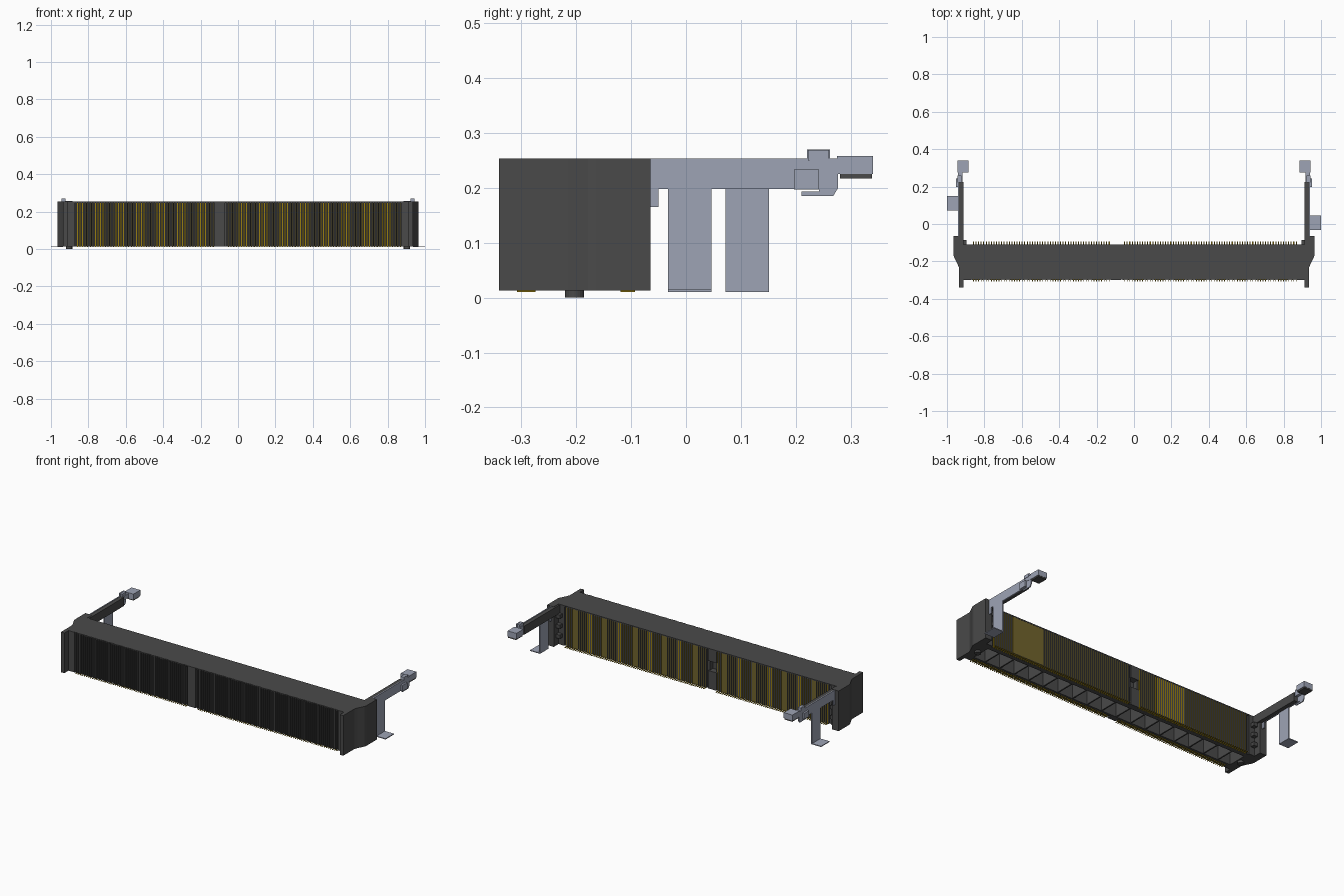
import bpy
import bmesh
import math

cube = bpy.data.objects.get("Cube")
if cube:
    bpy.data.objects.remove(cube, do_unlink=True)


def material(name, rgb, metallic=0.0):
    m = bpy.data.materials.new(name)
    m.use_nodes = True
    m.diffuse_color = (*rgb, 1)
    bsdf = m.node_tree.nodes["Principled BSDF"]
    bsdf.inputs["Base Color"].default_value = (*rgb, 1)
    bsdf.inputs["Roughness"].default_value = 0.6
    return m


DARK = material("dark plastic", (0.068, 0.068, 0.068))
GOLD = material("gold contact", (0.32, 0.21, 0.005))
STEEL = material("blue grey steel", (0.34, 0.37, 0.46))


def finish(name, bm, mat):
    bmesh.ops.recalc_face_normals(bm, faces=bm.faces)
    mesh = bpy.data.meshes.new(name)
    bm.to_mesh(mesh)
    bm.free()
    mesh.materials.append(mat)
    obj = bpy.data.objects.new(name, mesh)
    bpy.context.collection.objects.link(obj)
    return obj


def boxes(name, mat, specs):
    """Each spec is x0, x1, y0, y1, z0, z1."""
    bm = bmesh.new()
    for x0, x1, y0, y1, z0, z1 in specs:
        verts = bmesh.ops.create_cube(bm, size=1)["verts"]
        for v in verts:
            v.co.x = x1 if v.co.x > 0 else x0
            v.co.y = y1 if v.co.y > 0 else y0
            v.co.z = z1 if v.co.z > 0 else z0
    return finish(name, bm, mat)


def prism(name, mat, points, axis, lo, hi, side=1):
    """Extrude an outline along x (points are y, z) or z (points are x, y)."""
    bm = bmesh.new()
    if axis == "x":
        verts = [bm.verts.new((side * lo, a, b)) for a, b in points]
        move = (side * (hi - lo), 0, 0)
    else:
        verts = [bm.verts.new((side * a, b, lo)) for a, b in points]
        move = (0, 0, hi - lo)
    face = bm.faces.new(verts)
    out = bmesh.ops.extrude_face_region(bm, geom=[face])["geom"]
    bmesh.ops.translate(bm, vec=move, verts=[v for v in out if isinstance(v, bmesh.types.BMVert)])
    return finish(name, bm, mat)


def sided(side, x0, x1, *rest):
    return (min(side * x0, side * x1), max(side * x0, side * x1), *rest)


Z0, Z1 = 0.013, 0.253
KEY0, KEY1 = -0.125, -0.07
PITCH = 0.0137
END = 0.872

# Housing: solid upper core, walls around the open underside, keyed rear wall
boxes("housing", DARK, [
    (-0.92, 0.92, -0.275, -0.148, 0.12, Z1 - 0.005),
    (-0.92, 0.92, -0.275, -0.262, Z0, 0.12),
    (-0.92, KEY0 + 0.005, -0.148, -0.118, Z0, Z1 - 0.005),
    (KEY1 - 0.005, 0.92, -0.148, -0.118, Z0, Z1 - 0.005),
    (KEY0 + 0.005, KEY1 - 0.005, -0.148, -0.118, Z0, 0.12),
    (KEY0 + 0.005, KEY1 - 0.005, -0.148, -0.118, 0.178, Z1 - 0.005),
])
boxes("top_plate", DARK, [(-0.92, 0.92, -0.298, -0.11, Z1 - 0.006, Z1)])

# Cross walls inside the open underside
count = 18
boxes("underside_dividers", DARK, [
    (x - 0.004, x + 0.004, -0.263, -0.147, Z0 + 0.002, 0.121)
    for x in (-0.9 + 1.8 * i / count for i in range(count + 1))])

# Plain strips on the front and rear faces, beside the ribs and at the key
boxes("plain_strips", DARK, [
    (KEY0, KEY1, -0.30, -0.274, Z0, Z1),
    (-0.925, -END, -0.30, -0.274, Z0, Z1),
    (END, 0.925, -0.30, -0.274, Z0, Z1),
    (-0.925, -END - 0.01, -0.119, -0.11, Z0, Z1),
    (END + 0.01, 0.925, -0.119, -0.11, Z0, Z1),
    (KEY0, KEY1, -0.119, -0.11, Z0, 0.12),
    (KEY0, KEY1, -0.119, -0.11, 0.178, Z1),
])

# Ribs with contacts set in the slots between them, each with a solder tail
xs = [-END + PITCH * (i + 0.5) for i in range(int(2 * END / PITCH))]
xs = [x for x in xs if x < KEY0 - 0.004 or x > KEY1 + 0.004]
boxes("front_ribs", DARK, [
    (x - 0.0034, x + 0.0034, -0.30, -0.274, Z0, Z1) for x in xs])
boxes("rear_ribs", DARK, [
    (x - 0.0034, x + 0.0034, -0.119, -0.11, Z0, Z1) for x in xs])
half = PITCH / 2
boxes("front_contacts", GOLD, [s for x in xs for s in (
    (x + half - 0.002, x + half + 0.002, -0.284, -0.274, Z0, Z1 - 0.006),
    (x + half - 0.002, x + half + 0.002, -0.308, -0.274, 0.010, 0.0135))])
boxes("rear_contacts", GOLD, [s for x in xs for s in (
    (x + half - 0.0028, x + half + 0.0028, -0.119, -0.1125, Z0, Z1 - 0.006),
    (x + half - 0.0028, x + half + 0.0028, -0.119, -0.093, 0.010, 0.0135))])

END_OUTLINE = [(0.912, -0.34), (0.935, -0.34), (0.935, -0.235), (0.943, -0.215),
               (0.962, -0.178), (0.965, -0.165), (0.965, -0.065), (0.921, -0.065),
               (0.921, -0.11), (0.912, -0.11)]
# Latch side plate with the stepped finger end, as y and z
PLATE = [(-0.065, 0.165), (-0.05, 0.165), (-0.05, 0.198), (0.242, 0.198),
         (0.242, 0.193), (0.21, 0.193), (0.21, 0.185), (0.268, 0.185),
         (0.277, 0.2), (0.277, 0.253), (0.262, 0.253), (0.262, 0.27),
         (0.22, 0.27), (0.22, 0.253), (-0.065, 0.253)]

for side, label, leg0, leg1 in ((1, "left", -0.033, 0.046), (-1, "right", 0.072, 0.151)):
    # End block, locating peg and guide ledges
    prism(label + "_end_block", DARK, END_OUTLINE, "z", Z0, Z1, side)
    peg = [(0.903 + 0.0175 * math.cos(a), -0.203 + 0.0175 * math.sin(a))
           for a in (math.tau * i / 20 for i in range(20))]
    prism(label + "_peg", DARK, peg, "z", 0.0, 0.03, side)
    boxes(label + "_peg_mount", DARK, [sided(side, 0.88, 0.925, -0.265, -0.14, Z0, 0.121)])
    boxes(label + "_guide_ledges", DARK, [
        sided(side, 0.895, 0.925, -0.112, -0.085, z, z + 0.022) for z in (0.06, 0.12, 0.18)])

    # Latch arm: dark inner bar behind a steel plate
    boxes(label + "_arm_bar", DARK, [sided(side, 0.912, 0.935, -0.11, 0.225, 0.2, 0.251)])
    prism(label + "_arm_plate", STEEL, PLATE, "x", 0.935, 0.941, side)
    boxes(label + "_arm_boss", STEEL, [sided(side, 0.94, 0.952, 0.197, 0.242, 0.197, 0.233)])
    boxes(label + "_arm_cap", STEEL, [
        sided(side, 0.918, 0.942, 0.225, 0.28, 0.228, 0.253),
        sided(side, 0.922, 0.944, 0.222, 0.26, 0.25, 0.269)])

    # Finger tab with a dark pad beneath
    boxes(label + "_finger_tab", STEEL, [sided(side, 0.885, 0.943, 0.275, 0.34, 0.225, 0.258)])
    boxes(label + "_finger_pad", DARK, [sided(side, 0.888, 0.941, 0.28, 0.339, 0.217, 0.226)])

    # Bent leg with a solder foot
    boxes(label + "_leg", STEEL, [
        sided(side, 0.935, 0.941, leg0, leg1, 0.010, 0.2),
        sided(side, 0.935, 1.0, leg0, leg1, 0.010, 0.015)])
